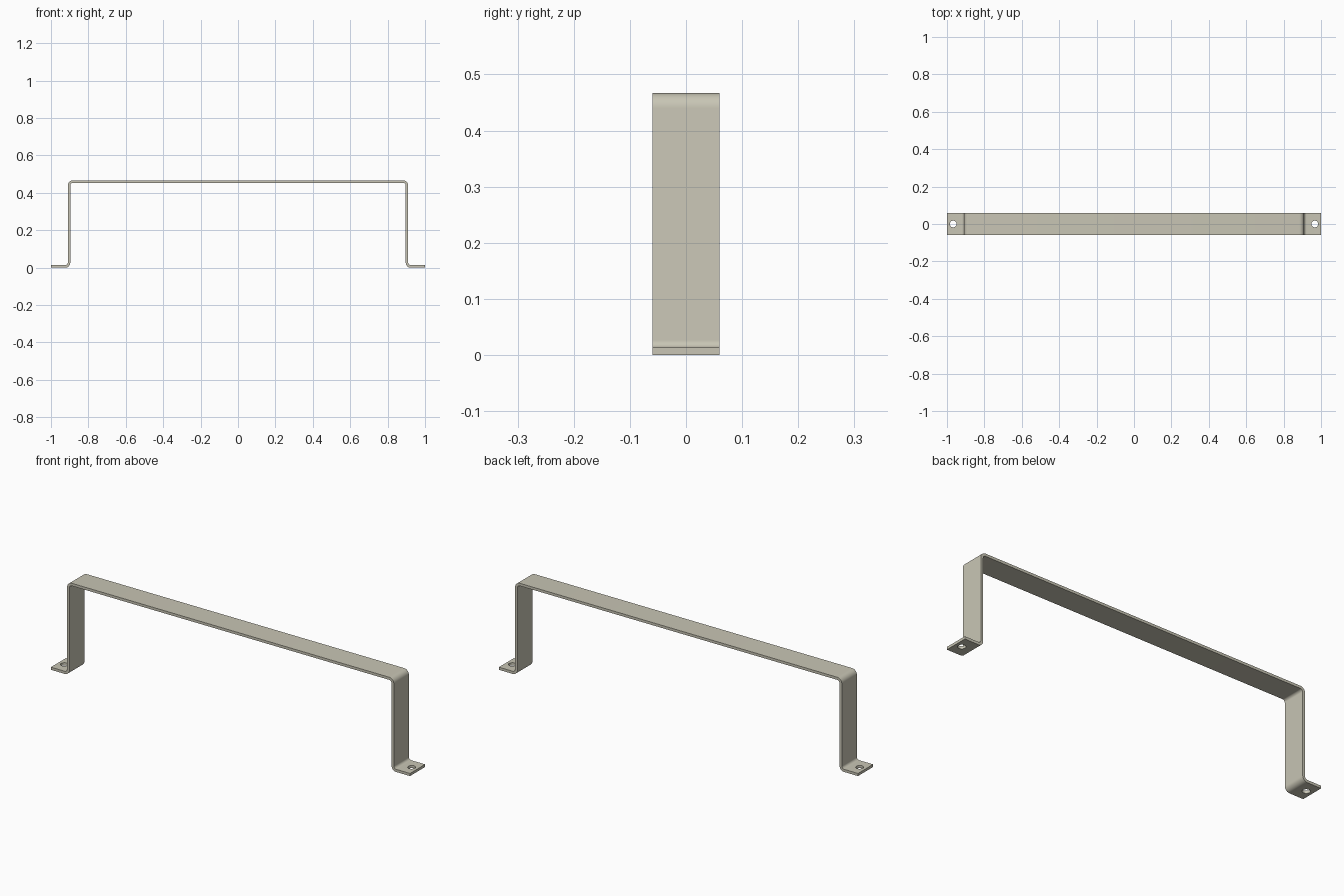
import bpy, bmesh, math

if "Cube" in bpy.data.objects:
    bpy.data.objects.remove(bpy.data.objects["Cube"])

# Main dimensions
T = 0.0133            # strip thickness
W = 0.12              # strip width
H = 0.4667            # total height
LEG_X = 0.91          # outer face of the legs
R_IN, R_OUT = 0.0133, 0.0266   # bend radii
HOLE_X, HOLE_R = 0.967, 0.018
STEPS = 8

# Single metal colour
metal = bpy.data.materials.new("warm grey metal")
colour = (0.58, 0.56, 0.46, 1.0)
metal.use_nodes = True
metal.diffuse_color = colour
bsdf = next(n for n in metal.node_tree.nodes if n.type == 'BSDF_PRINCIPLED')
bsdf.inputs["Base Color"].default_value = colour


def bend(cx, cz, a0, a1, r_upper, r_lower):
    """Pairs of (upper, lower) points around one bend."""
    pairs = []
    for i in range(STEPS + 1):
        a = math.radians(a0 + (a1 - a0) * i / STEPS)
        c, s = math.cos(a), math.sin(a)
        pairs.append(((cx + r_upper * c, cz + r_upper * s),
                      (cx + r_lower * c, cz + r_lower * s)))
    return pairs


# Half profile: foot end, lower bend, upper bend; then mirrored
half = [((1.0, T), (1.0, 0.0))]
half += bend(LEG_X + R_IN, R_OUT, -90, -180, R_IN, R_OUT)
half += bend(LEG_X - R_OUT, H - R_OUT, 0, 90, R_OUT, R_IN)
profile = half + [((-u[0], u[1]), (-l[0], l[1])) for u, l in reversed(half)]

# Bent strip as a closed tube of quads
bm = bmesh.new()
rings = []
for u, l in profile:
    rings.append([bm.verts.new((p[0], y, p[1]))
                  for p, y in ((u, -W / 2), (u, W / 2), (l, W / 2), (l, -W / 2))])
for a, b in zip(rings, rings[1:]):
    for k in range(4):
        n = (k + 1) % 4
        bm.faces.new((a[k], a[n], b[n], b[k]))
bm.faces.new(rings[0])
bm.faces.new(rings[-1])
bmesh.ops.recalc_face_normals(bm, faces=bm.faces)
mesh = bpy.data.meshes.new("bent_strip_handle")
bm.to_mesh(mesh)
bm.free()
mesh.materials.append(metal)
strip = bpy.data.objects.new("bent_strip_handle", mesh)
bpy.context.collection.objects.link(strip)

# Screw holes through both feet
for side, name in ((1, "left"), (-1, "right")):
    bpy.ops.mesh.primitive_cylinder_add(vertices=32, radius=HOLE_R, depth=0.06,
                                        location=(side * HOLE_X, 0, T / 2))
    cutter = bpy.context.object
    cutter.name = name + "_hole_cutter"
    cutter.hide_render = True
    cutter.data.materials.append(metal)
    bpy.ops.object.select_all(action='DESELECT')
    strip.select_set(True)
    bpy.context.view_layer.objects.active = strip
    mod = strip.modifiers.new(name + "_screw_hole", 'BOOLEAN')
    mod.operation = 'DIFFERENCE'
    mod.solver = 'EXACT'
    mod.object = cutter
    bpy.ops.object.modifier_apply(modifier=mod.name)
    bpy.data.objects.remove(cutter)

# Smooth bends, crisp edges
bpy.ops.object.select_all(action='DESELECT')
strip.select_set(True)
bpy.context.view_layer.objects.active = strip
bpy.ops.object.shade_smooth_by_angle(angle=math.radians(30))
